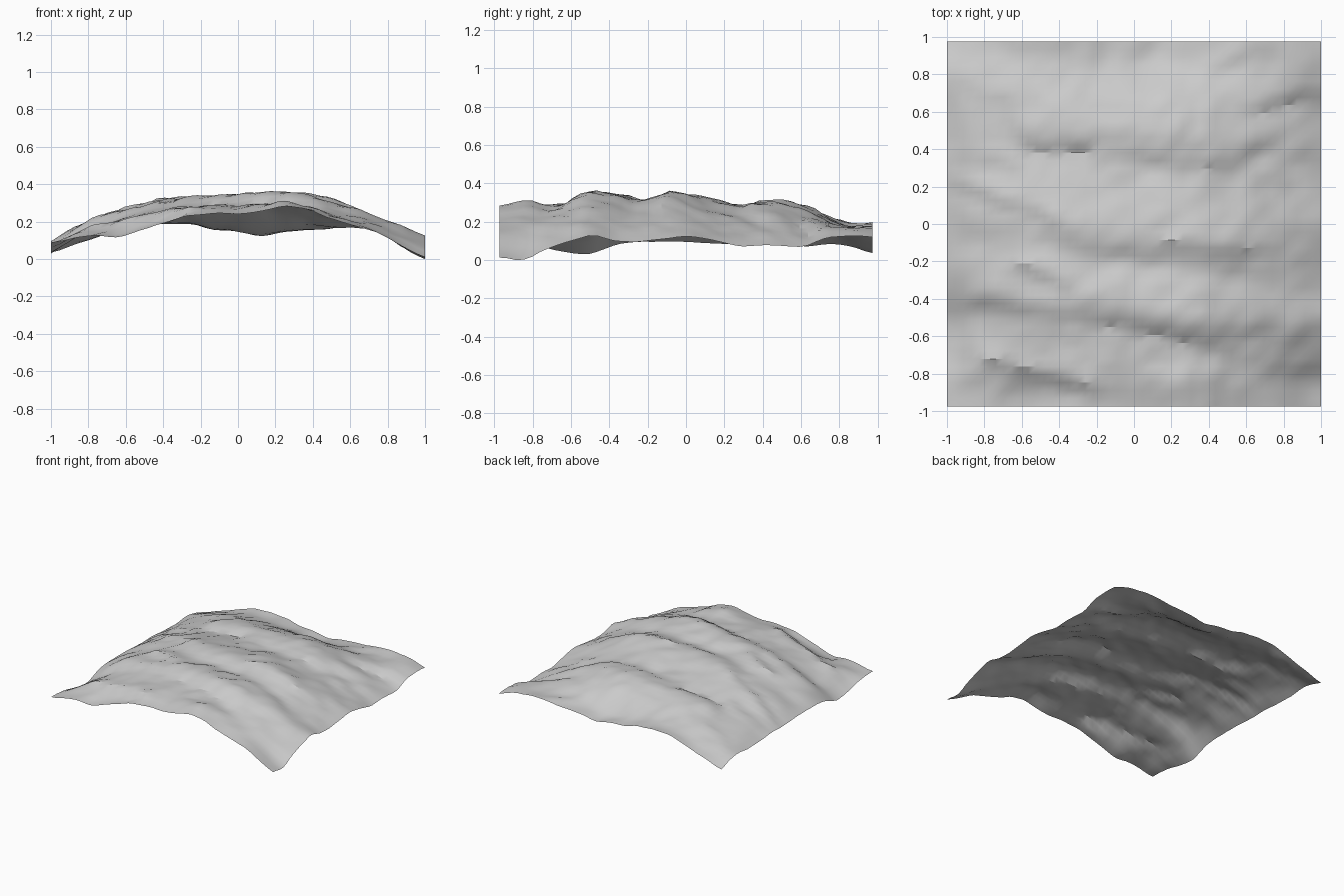
import bpy
import bmesh
import math
from mathutils import Vector, noise

cube = bpy.data.objects.get("Cube")
if cube:
    bpy.data.objects.remove(cube, do_unlink=True)

HALF_X, HALF_Y = 1.0, 0.975
CELLS = 46

# Evenly spaced profiles in hundredths: the four borders, the crest and the arch
FRONT = [10, 13, 14, 13, 18, 22, 25, 26, 25, 27, 30, 28, 23, 19, 16, 9, 2]
BACK = [5, 9, 13, 18, 21, 21, 20, 17, 16, 14, 16, 17, 18, 19, 19, 17, 13]
RIGHT = [3, 1, 7, 11, 15, 11, 11, 12, 14, 12, 9, 9, 9, 8, 13, 14, 13]
LEFT = [10, 10, 8, 5, 4, 10, 11, 11, 11, 10, 10, 10, 9, 8, 10, 9, 5]
CREST = [31, 33, 31, 32, 37, 36, 33, 37, 36, 33, 31, 31, 32, 30, 25, 22, 23]
ARCH = [0, 29, 49, 66, 80, 87, 91, 94, 96, 99, 99, 95, 82, 66, 47, 25, 0]

# Rock ledges: start x, end x, y at start, y at end, height
LEDGES = [
    (-0.6, -0.2, 0.42, 0.42, 0.02),
    (-0.1, 0.55, 0.36, 0.31, 0.013),
    (-1.0, -0.4, 0.22, 0.02, 0.013),
    (0.1, 0.75, -0.1, -0.16, 0.013),
    (-0.65, -0.35, -0.22, -0.32, 0.012),
    (-0.9, 0.0, -0.42, -0.55, 0.008),
    (0.0, 0.45, -0.54, -0.65, 0.014),
    (-0.85, -0.2, -0.72, -0.9, 0.014),
    (0.6, 1.0, 0.6, 0.72, 0.013),
    (0.5, 0.8, 0.3, 0.5, 0.012),
    (0.5, 0.75, 0.88, 0.92, 0.012),
    (0.65, 1.0, -0.84, -0.78, 0.01),
]


def sample(profile, t):
    """Read a profile at t in -1..1."""
    f = max(0.0, min(1.0, (t + 1) / 2)) * (len(profile) - 1)
    i = min(int(f), len(profile) - 2)
    return (profile[i] + (profile[i + 1] - profile[i]) * (f - i)) / 100


def soft(profile, t):
    """Rounded reading of a profile."""
    d = 0.04
    return (sample(profile, t - d) + 2 * sample(profile, t) + sample(profile, t + d)) / 4


def dome(u, v):
    """Arched cross-sections between side borders, with slanting ridges."""
    side = soft(LEFT, v) * (1 - u) / 2 + soft(RIGHT, v) * (1 + u) / 2
    slant = v + 0.16 * (u - 0.2) * (1 - v * v)
    return side + (soft(CREST, slant) - side) * sample(ARCH, u)


def ledge(x, y, x0, x1, y0, y1, height):
    t = (x - x0) / (x1 - x0)
    fade = max(0.0, min(1.0, min(t, 1 - t) * 5 + 0.5))
    d = y - (y0 + (y1 - y0) * t)
    return height * fade * math.tanh(d / 0.02) * math.exp(-(d / 0.12) ** 2)


def weathering(x, y):
    """Long streaks, slanting ripples and fine lumps."""
    streaks = noise.noise(Vector((x * 3, (y + 0.2 * x) * 7, 4)))
    ripples = noise.noise(Vector(((x + y) * 4, (y - x) * 8, 9)))
    lumps = noise.noise(Vector((x * 10, y * 12, 2)))
    return 0.011 * streaks + 0.012 * ripples + 0.009 * lumps


def height(u, v):
    x, y = u * HALF_X, v * HALF_Y
    z = dome(u, v)
    # Pull the surface onto the front and back borders
    for edge, profile in ((-1, FRONT), (1, BACK)):
        near = max(0.0, 1 - abs(v - edge) / 0.35)
        z += (soft(profile, u) - dome(u, edge)) * near * near * (3 - 2 * near)
    # Roughness, calmer along the borders
    inside = min(1.0, 0.4 + 5 * (1 - max(abs(u), abs(v))))
    return z + inside * (weathering(x, y) + sum(ledge(x, y, *l) for l in LEDGES))


# Terrain sheet
bm = bmesh.new()
bmesh.ops.create_grid(bm, x_segments=CELLS, y_segments=CELLS, size=1)
for vert in bm.verts:
    u, v = vert.co.x, vert.co.y
    vert.co = (u * HALF_X, v * HALF_Y, height(u, v))
lowest = min(vert.co.z for vert in bm.verts)
for vert in bm.verts:
    vert.co.z -= lowest
mesh = bpy.data.meshes.new("terrain")
bm.to_mesh(mesh)
bm.free()
terrain = bpy.data.objects.new("terrain", mesh)
bpy.context.collection.objects.link(terrain)

# Plain grey rock
rock = bpy.data.materials.new("grey_rock")
rock.use_nodes = True
colour = (0.6, 0.6, 0.6, 1)
rock.diffuse_color = colour
rock.node_tree.nodes["Principled BSDF"].inputs["Base Color"].default_value = colour
mesh.materials.append(rock)

bpy.context.view_layer.objects.active = terrain
terrain.select_set(True)
bpy.ops.object.shade_smooth_by_angle(angle=math.radians(27))
